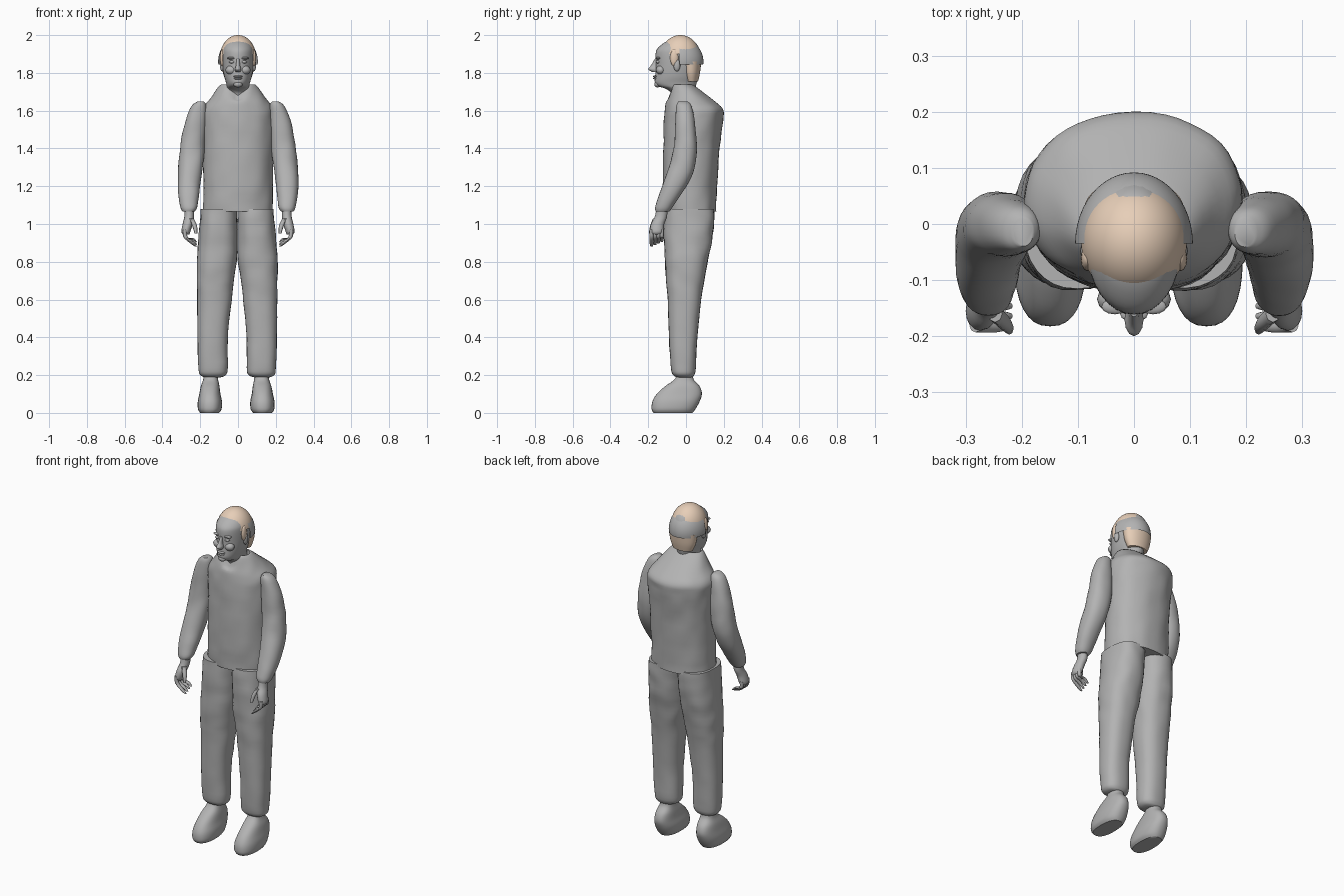
import bpy
import bmesh
import math
from mathutils import Vector, noise

if "Cube" in bpy.data.objects:
    bpy.data.objects.remove(bpy.data.objects["Cube"], do_unlink=True)


def make_material(name, rgb):
    mat = bpy.data.materials.new(name)
    mat.use_nodes = True
    color = (*rgb, 1.0)
    mat.diffuse_color = color
    mat.node_tree.nodes["Principled BSDF"].inputs["Base Color"].default_value = color
    return mat


GREY = make_material("plain grey", (0.45, 0.45, 0.45))
BEIGE = make_material("hair beige", (0.85, 0.66, 0.51))


def finish(name, bm, mat):
    """Turn a bmesh into a smooth shaded object."""
    bmesh.ops.recalc_face_normals(bm, faces=bm.faces)
    for face in bm.faces:
        face.smooth = True
    mesh = bpy.data.meshes.new(name)
    bm.to_mesh(mesh)
    bm.free()
    mesh.materials.append(mat)
    mesh.set_sharp_from_angle(angle=math.radians(50))
    obj = bpy.data.objects.new(name, mesh)
    bpy.context.collection.objects.link(obj)
    return obj


def smooth_rings(rings, steps):
    """Catmull-Rom interpolation between the given sections."""
    pts = [rings[0]] + rings + [rings[-1]]
    result = []
    for a, b, c, d in zip(pts, pts[1:], pts[2:], pts[3:]):
        for s in range(steps):
            t = s / steps
            result.append([q + t / 2 * (r - p + t * (2 * p - 5 * q + 4 * r - e
                           + t * (3 * (q - r) + e - p)))
                           for p, q, r, e in zip(a, b, c, d)])
    return result + [rings[-1]]


def loft(name, rings, mat=GREY, side=1, shift=0, sides=32, power=2.0, lump=0, steps=4):
    """Skin sections given as (z, x min, x max, y min, y max)."""
    bm = bmesh.new()
    loops = []
    for z, xa, xb, ya, yb in smooth_rings(rings, steps):
        loop = []
        for i in range(sides):
            a = math.tau * i / sides
            c, s = math.cos(a), math.sin(a)
            px = math.copysign(abs(c) ** (2 / power), c) * (xb - xa) / 2
            py = math.copysign(abs(s) ** (2 / power), s) * (yb - ya) / 2
            co = Vector((side * ((xa + xb) / 2 + px) + shift, (ya + yb) / 2 + py, z))
            bump = 1 + lump * noise.noise(co * 14)
            co.x += px * side * (bump - 1)
            co.y += py * (bump - 1)
            loop.append(bm.verts.new(co))
        loops.append(loop)
    for low, high in zip(loops, loops[1:]):
        for i in range(sides):
            j = (i + 1) % sides
            bm.faces.new((low[i], low[j], high[j], high[i]))
    bm.faces.new(loops[0])
    bm.faces.new(loops[-1])
    return finish(name, bm, mat)


def ellipsoid(name, center, radii, mat=GREY, keep=None, segments=24):
    """Scaled sphere, optionally trimmed to the faces that pass a rule."""
    bm = bmesh.new()
    bmesh.ops.create_uvsphere(bm, u_segments=segments, v_segments=segments, radius=1)
    for v in bm.verts:
        v.co = Vector(center) + Vector(p * r for p, r in zip(v.co, radii))
    if keep:
        cut = [f for f in bm.faces if not keep(f.calc_center_median())]
        bmesh.ops.delete(bm, geom=cut, context="FACES")
    return finish(name, bm, mat)


def centred(rings):
    return [(z, -w, w, ya, yb) for z, w, ya, yb in rings]


# Vest with sloping shoulders and an open collar
torso = loft("torso", centred([
    (1.065, .185, -.115, .16), (1.2, .185, -.122, .165), (1.4, .187, -.12, .178),
    (1.55, .192, -.115, .195), (1.61, .187, -.11, .197), (1.66, .15, -.1, .14),
    (1.735, .095, -.075, .04), (1.725, .08, -.065, .03), (1.66, .07, -.06, .03)]),
    sides=48, power=2.2, lump=.035)
for v in torso.data.vertices:
    if v.co.z > 1.65 and v.co.y < -.03:
        v.co.z -= .055 * max(0, 1 - abs(v.co.x) / .06) * min(1, (v.co.z - 1.65) / .06)

ARM = [(1.648, .18, .215, -.04, .01), (1.625, .168, .245, -.05, .03),
       (1.55, .168, .277, -.056, .045), (1.45, .173, .3, -.06, .056),
       (1.35, .18, .312, -.075, .055), (1.25, .195, .32, -.108, .03),
       (1.15, .207, .315, -.145, -.03), (1.09, .215, .305, -.163, -.07),
       (1.065, .23, .293, -.16, -.09)]
PALM = [(1.09, .235, .283, -.155, -.1), (1.04, .233, .284, -.165, -.1),
        (1.0, .24, .293, -.185, -.115), (.96, .252, .3, -.19, -.12),
        (.945, .258, .292, -.18, -.13)]
LEG = [(1.08, 0, .193, -.115, .15), (1.0, -.002, .198, -.118, .147),
       (.9, -.002, .207, -.115, .135), (.8, .003, .214, -.11, .115),
       (.7, .02, .213, -.104, .097), (.6, .03, .212, -.096, .08),
       (.4, .05, .21, -.09, .06), (.24, .05, .206, -.08, .052),
       (.2, .062, .195, -.068, .042), (.188, .09, .17, -.045, .03)]
SHOE = [(0, .09, .19, -.172, .035), (.02, .077, .202, -.182, .05),
        (.06, .075, .203, -.178, .072), (.1, .083, .195, -.155, .084),
        (.14, .088, .187, -.112, .073), (.175, .095, .175, -.063, .042),
        (.21, .1, .17, -.045, .035)]

for label, side in (("left", 1), ("right", -1)):
    # Sleeves, trouser legs and shoes
    loft(f"{label}_sleeve", ARM, side=side, sides=28, power=2.2, lump=.06)
    loft(f"{label}_trouser_leg", LEG, side=side, shift=-.004, power=2.4, lump=.04)
    loft(f"{label}_shoe", SHOE, side=side, shift=-.01, power=2.4)

    # Hands with curled fingers
    loft(f"{label}_palm", PALM, side=side, sides=16)
    for n in range(4):
        y = -.182 + n * .018
        tip = .88 + n * .008
        path = [(.97, .282, .011), (.93, .277, .011), (tip + .02, .245, .011),
                (tip, .222, .006)]
        loft(f"{label}_finger_{n + 1}",
             [(z, x - r, x + r, y - r, y + r) for z, x, r in path], side=side, sides=8)
    loft(f"{label}_thumb", [(1.03, .235, .26, -.175, -.145), (.99, .217, .242, -.19, -.165),
                            (.95, .215, .23, -.197, -.18)], side=side, sides=8)

    # Paired features of the head
    ellipsoid(f"{label}_ear", (side * .084, -.048, 1.84), (.012, .018, .032), segments=12)
    ellipsoid(f"{label}_eye", (side * .032, -.148, 1.858), (.015, .012, .008), segments=12)
    ellipsoid(f"{label}_brow", (side * .034, -.147, 1.878), (.024, .014, .007), segments=12)
    ellipsoid(f"{label}_cheek", (side * .036, -.134, 1.815), (.03, .025, .024), segments=12)
    ellipsoid(f"{label}_sideburn", (side * .083, -.062, 1.88), (.012, .022, .045), BEIGE,
              segments=12)

# Head and neck
loft("head", centred([
    (1.64, .055, -.07, .035), (1.69, .056, -.078, .04), (1.715, .06, -.105, .046),
    (1.73, .06, -.148, .052), (1.75, .064, -.165, .057), (1.785, .074, -.163, .065),
    (1.84, .082, -.16, .074), (1.9, .084, -.161, .078), (1.93, .08, -.15, .07),
    (1.96, .064, -.115, .05), (1.978, .035, -.075, .015)]))
loft("nose", centred([(1.875, .008, -.165, -.14), (1.84, .011, -.185, -.14),
                      (1.82, .017, -.2, -.14), (1.805, .013, -.18, -.14)]), sides=12)
ellipsoid("upper_lip", (0, -.16, 1.781), (.025, .015, .006), segments=12)
ellipsoid("lower_lip", (0, -.159, 1.77), (.022, .015, .006), segments=12)
ellipsoid("chin", (0, -.15, 1.74), (.024, .018, .017), segments=12)

# Hair on the crown, clear of the face
ellipsoid("crown_hair", (0, -.03, 1.885), (.095, .105, .115), BEIGE,
          lambda p: p.z > (1.9 if p.y > -.1 else 1.955 + abs(p.x) * .1), segments=48)

# Hair at the nape
loft("nape_hair", centred([(1.755, .062, -.005, .064), (1.8, .08, -.02, .074),
                           (1.86, .089, -.03, .081)]), BEIGE)

# Half dome around the back of the head
ellipsoid("back_cap", (0, -.035, 1.86), (.105, .127, .125), GREY,
          lambda p: p.y > -.035 and p.z > 1.84, segments=48)
